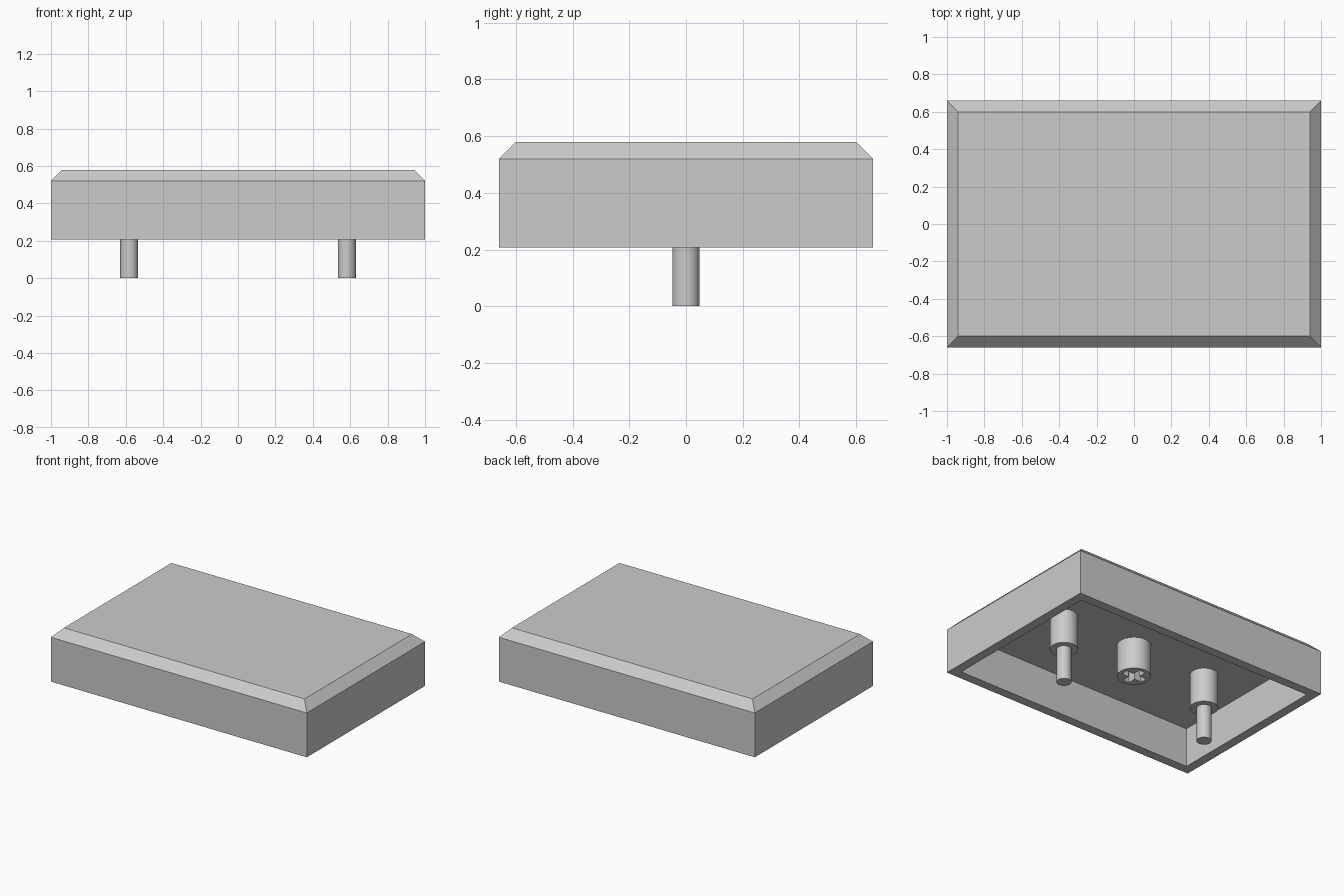
import bpy, bmesh, math

if "Cube" in bpy.data.objects:
    bpy.data.objects.remove(bpy.data.objects["Cube"])

GREY = bpy.data.materials.new("plain grey")
GREY.diffuse_color = (0.6, 0.6, 0.6, 1)
GREY.use_nodes = True
GREY.node_tree.nodes["Principled BSDF"].inputs["Base Color"].default_value = GREY.diffuse_color

BOTTOM, SHOULDER, TOP, CEILING = 0.207, 0.52, 0.58, 0.483
HX, HY, WALL, CHAMFER = 1.0, 0.66, 0.065, 0.06


def finish(name, bm, smooth=False):
    bmesh.ops.recalc_face_normals(bm, faces=bm.faces)
    mesh = bpy.data.meshes.new(name)
    bm.to_mesh(mesh)
    bm.free()
    mesh.materials.append(GREY)
    obj = bpy.data.objects.new(name, mesh)
    bpy.context.collection.objects.link(obj)
    if smooth:
        bpy.context.view_layer.objects.active = obj
        obj.select_set(True)
        bpy.ops.object.shade_smooth_by_angle(angle=math.radians(30))
        obj.select_set(False)
    return obj


def cylinder(name, x, radius, z0, z1):
    bm = bmesh.new()
    bmesh.ops.create_cone(bm, cap_ends=True, segments=48, radius1=radius,
                          radius2=radius, depth=z1 - z0)
    bmesh.ops.translate(bm, verts=bm.verts, vec=(x, 0, (z0 + z1) / 2))
    return finish(name, bm, smooth=True)


# Hollow cap: rectangular rings from the ceiling, round the rim, to the top
bm = bmesh.new()
rings = []
for inset, z in ((WALL, CEILING), (WALL, BOTTOM), (0, BOTTOM),
                 (0, SHOULDER), (CHAMFER, TOP)):
    x, y = HX - inset, HY - inset
    rings.append([bm.verts.new((sx * x, sy * y, z))
                  for sx, sy in ((-1, -1), (1, -1), (1, 1), (-1, 1))])
for a, b in zip(rings, rings[1:]):
    for i in range(4):
        j = (i + 1) % 4
        bm.faces.new((a[i], a[j], b[j], b[i]))
bm.faces.new(rings[0])
bm.faces.new(rings[-1])
finish("cap_shell", bm)

# Side posts with thin pins
for side, sx in (("left", -1), ("right", 1)):
    cylinder(side + "_boss", sx * 0.582, 0.09, 0.24, CEILING)
    cylinder(side + "_pin", sx * 0.582, 0.048, 0.0, 0.25)

# Centre socket with a cross-shaped slot
socket = cylinder("centre_socket", 0, 0.109, 0.257, CEILING)
a, w = 0.08, 0.024
outline = ((a, -w), (a, w), (w, w), (w, a), (-w, a), (-w, w),
           (-a, w), (-a, -w), (-w, -w), (-w, -a), (w, -a), (w, -w))
bm = bmesh.new()
face = bm.faces.new([bm.verts.new((x, y, 0.2)) for x, y in outline])
ext = bmesh.ops.extrude_face_region(bm, geom=[face])
bmesh.ops.translate(bm, vec=(0, 0, 0.23),
                    verts=[v for v in ext["geom"] if isinstance(v, bmesh.types.BMVert)])
cutter = finish("cross_cutter", bm)
cutter.hide_render = True
cutter.hide_set(True)
cut = socket.modifiers.new("cross slot", 'BOOLEAN')
cut.operation = 'DIFFERENCE'
cut.solver = 'EXACT'
cut.object = cutter
# Keep the sharp-edge smoothing after the cut
socket.modifiers.move(len(socket.modifiers) - 1, 0)
